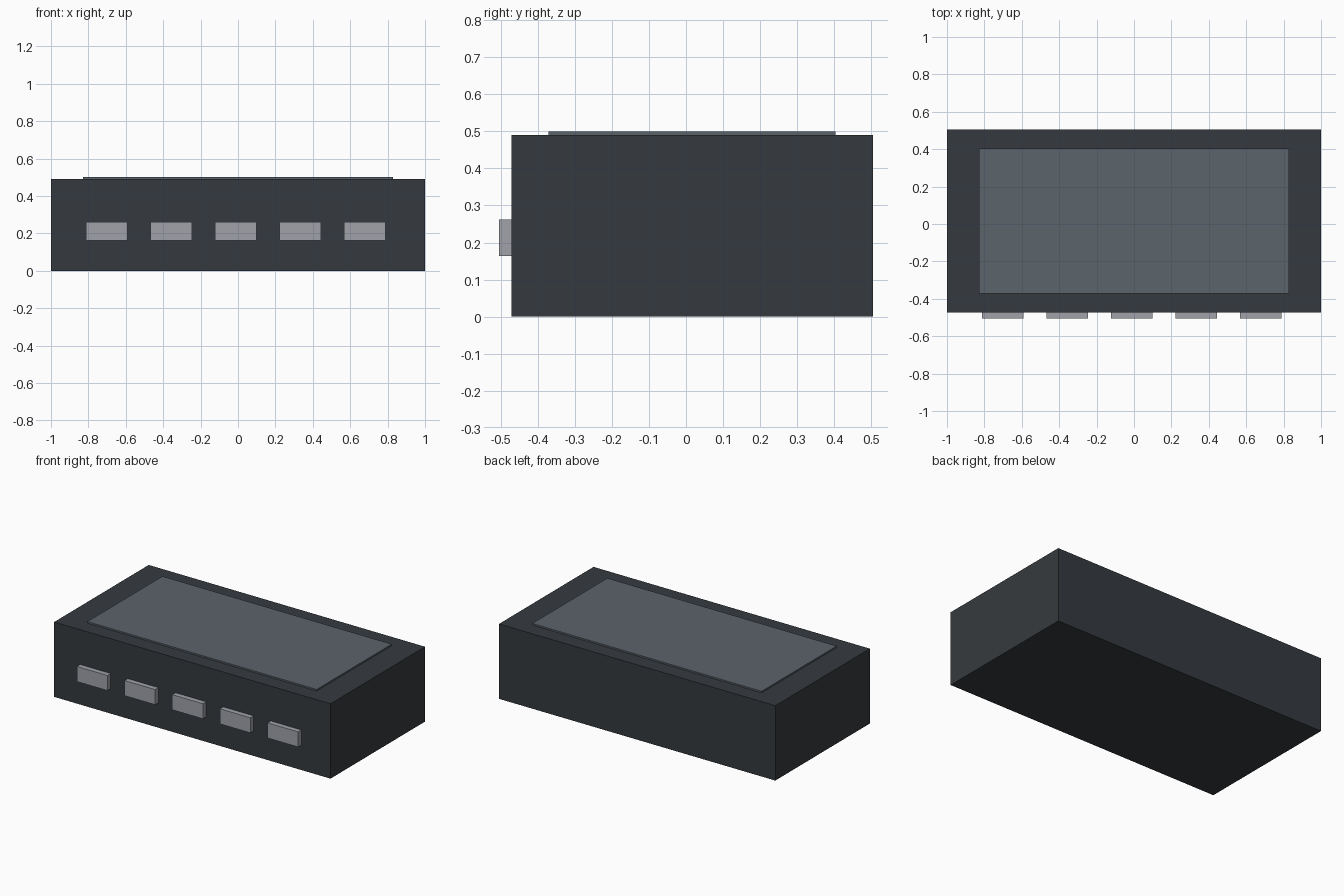
import bpy
import bmesh
from mathutils import Vector

cube = bpy.data.objects.get("Cube")
if cube:
    bpy.data.objects.remove(cube, do_unlink=True)


def material(name, rgb):
    mat = bpy.data.materials.new(name)
    mat.use_nodes = True
    colour = (*rgb, 1.0)
    mat.diffuse_color = colour
    mat.node_tree.nodes["Principled BSDF"].inputs["Base Color"].default_value = colour
    return mat


def box(name, low, high, mat):
    """Flat-sided block between two opposite corners."""
    low, high = Vector(low), Vector(high)
    bm = bmesh.new()
    bmesh.ops.create_cube(bm, size=1)
    for v in bm.verts:
        v.co = (low + high) / 2 + v.co * (high - low)
    mesh = bpy.data.meshes.new(name)
    bm.to_mesh(mesh)
    bm.free()
    mesh.materials.append(mat)
    obj = bpy.data.objects.new(name, mesh)
    bpy.context.collection.objects.link(obj)
    return obj


charcoal = material("charcoal", (0.036, 0.042, 0.049))
slate = material("slate grey", (0.105, 0.125, 0.147))
silver = material("silver grey", (0.35, 0.36, 0.40))

# Main case
front, back, top = -0.472, 0.505, 0.49
box("case", (-1, front, 0), (1, back, top), charcoal)

# Raised screen on the top
box("screen", (-0.83, -0.372, top - 0.01), (0.83, 0.404, 0.5), slate)

# Row of buttons along the front
spacing, half_width = 0.345, 0.111
for i in range(5):
    x = -0.012 + (i - 2) * spacing
    box(f"button_{i + 1}", (x - half_width, -0.505, 0.163),
        (x + half_width, front + 0.01, 0.262), silver)
